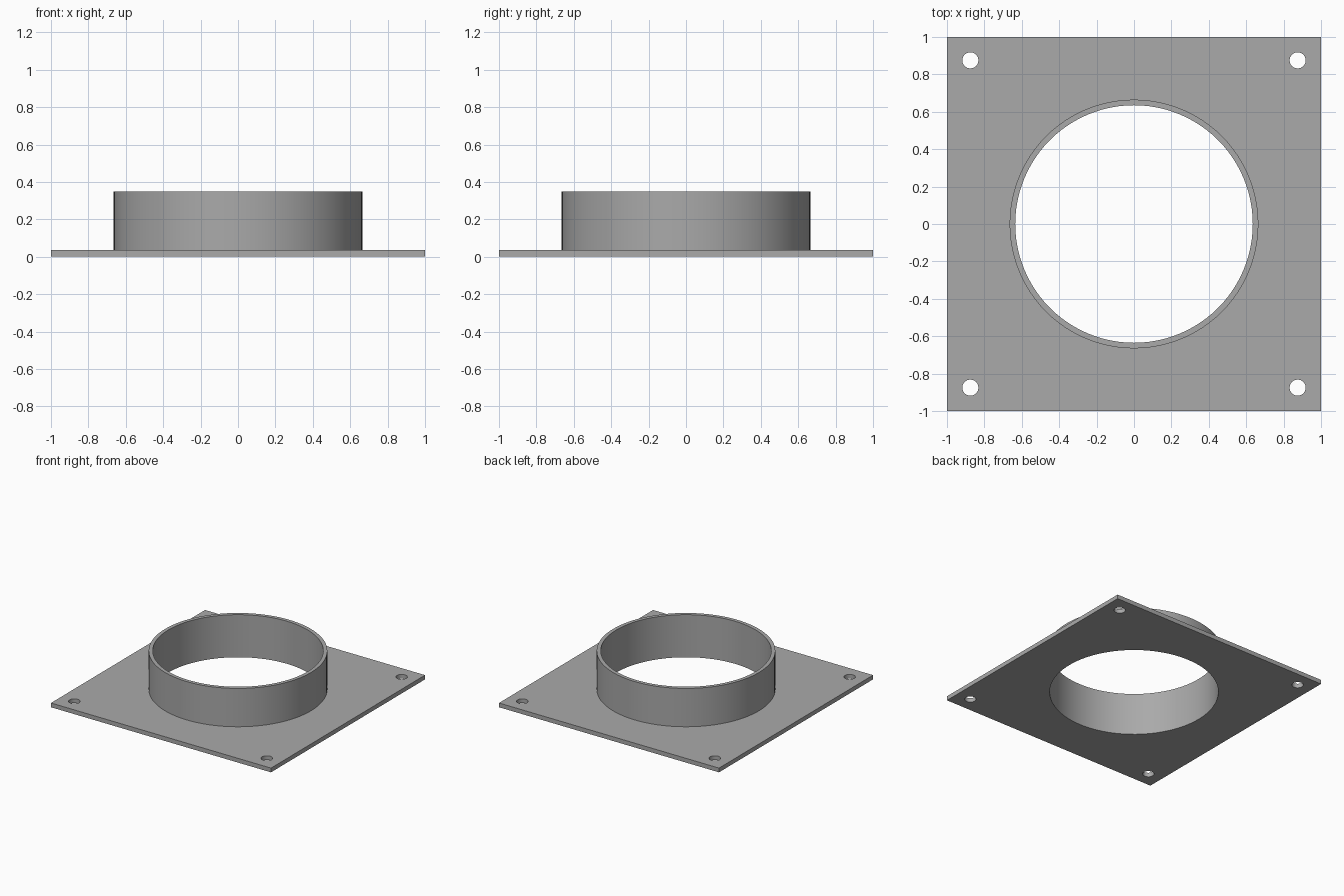
import bpy
import math

cube = bpy.data.objects.get("Cube")
if cube:
    bpy.data.objects.remove(cube, do_unlink=True)

PLATE_T, HEIGHT = 0.035, 0.35
OUTER_R, BORE_R = 0.665, 0.635
HOLE_R, HOLE_POS = 0.043, 0.875

grey = bpy.data.materials.new("mid grey")
grey.use_nodes = True
colour = (0.4, 0.4, 0.4, 1)
grey.diffuse_color = colour
grey.node_tree.nodes["Principled BSDF"].inputs["Base Color"].default_value = colour


def cylinder(name, radius, z0, z1, x=0, y=0, sides=96):
    bpy.ops.mesh.primitive_cylinder_add(
        vertices=sides, radius=radius, depth=z1 - z0, location=(x, y, (z0 + z1) / 2))
    obj = bpy.context.object
    obj.name = name
    obj.data.materials.append(grey)
    return obj


def combine(target, tool, operation):
    """Apply a boolean to the target and discard the tool."""
    mod = target.modifiers.new(operation.lower(), 'BOOLEAN')
    mod.operation, mod.object, mod.solver = operation, tool, 'EXACT'
    bpy.context.view_layer.objects.active = target
    bpy.ops.object.modifier_apply(modifier=mod.name)
    bpy.data.objects.remove(tool, do_unlink=True)


# Square mounting plate
bpy.ops.mesh.primitive_cube_add(size=1, location=(0, 0, PLATE_T / 2))
flange = bpy.context.object
flange.name = "duct_flange"
flange.scale = (2, 2, PLATE_T)
bpy.ops.object.transform_apply(location=True, rotation=False, scale=True)
flange.data.materials.append(grey)

# Round collar joined to the plate, then bored through
combine(flange, cylinder("collar", OUTER_R, PLATE_T / 2, HEIGHT), 'UNION')
combine(flange, cylinder("bore_cutter", BORE_R, -0.1, HEIGHT + 0.1), 'DIFFERENCE')

# Screw holes in the corners
for sx in (-1, 1):
    for sy in (-1, 1):
        hole = cylinder("hole_cutter", HOLE_R, -0.1, 0.1,
                        sx * HOLE_POS, sy * HOLE_POS, 32)
        combine(flange, hole, 'DIFFERENCE')

# Smooth round walls, sharp rims
bpy.ops.object.select_all(action='DESELECT')
flange.select_set(True)
bpy.context.view_layer.objects.active = flange
bpy.ops.object.shade_smooth_by_angle(angle=math.radians(30))
